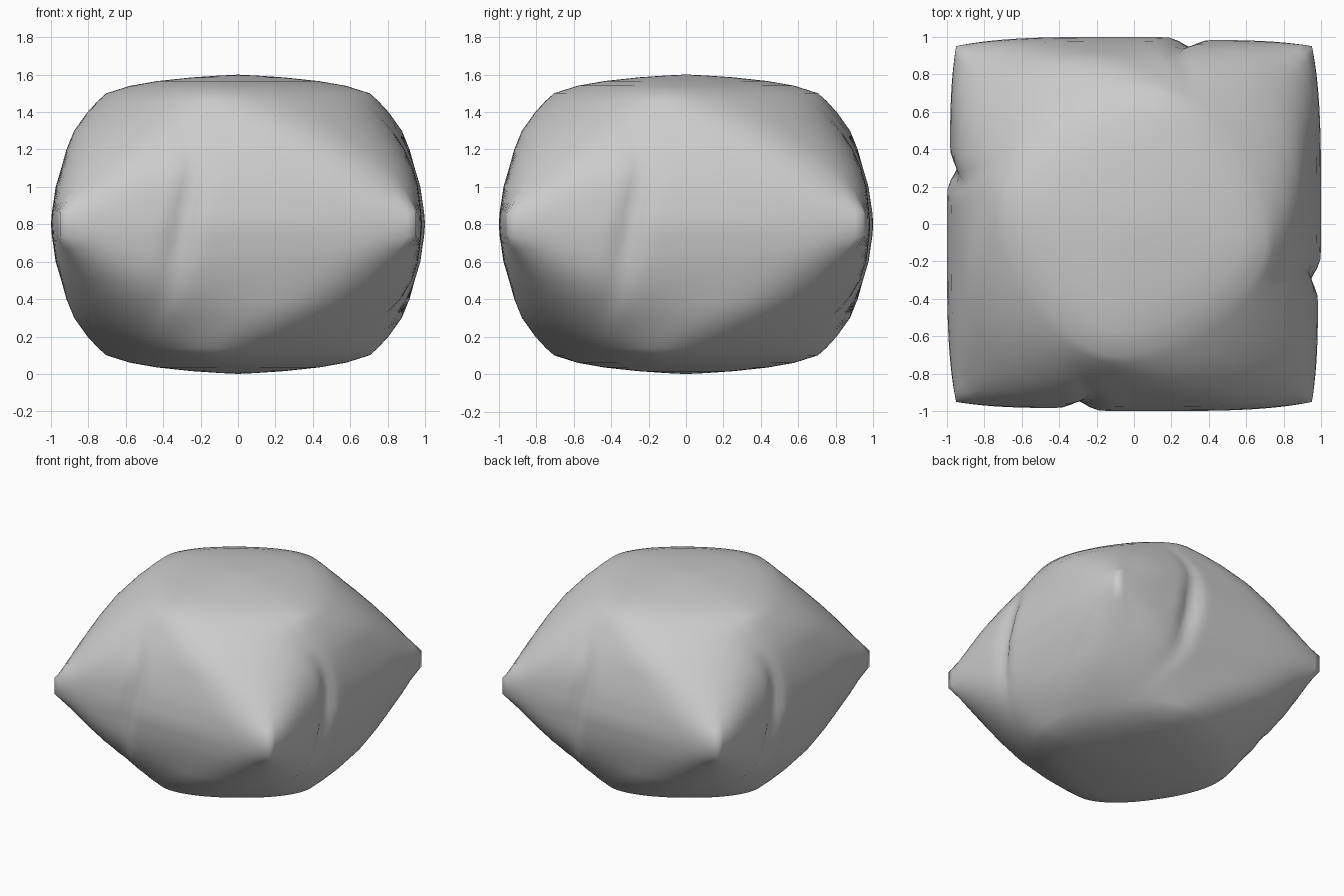
import bpy, bmesh, math

if "Cube" in bpy.data.objects:
    bpy.data.objects.remove(bpy.data.objects["Cube"])

# half-height above the mid plane, radius along the axes, radius along the diagonals
LEVELS = [(0.0, 1.0, 1.345), (0.065, 0.995, 1.345), (0.13, 0.985, 1.285),
          (0.2, 0.975, 1.22), (0.3, 0.945, 1.125), (0.4, 0.912, 1.03),
          (0.5, 0.865, 0.925), (0.6, 0.80, 0.80), (0.66, 0.755, 0.71),
          (0.7, 0.715, 0.645), (0.74, 0.585, 0.535), (0.765, 0.44, 0.41),
          (0.785, 0.25, 0.24), (0.795, 0.1, 0.1)]
SIDE = 40          # segments along each of the four sides
MID = 0.8
TWIST = math.radians(-12)


def crease(u, dz):
    """Inward push of a side: a pinched fold, with a slightly flatter part beside it."""
    centre = -0.29 + 0.2 * dz
    fold = 0.045 * math.exp(-((u - centre) / 0.06) ** 2)
    flat = 0.018 / (1 + math.exp((u - centre) / 0.04)) * max(0, 1 - (u / 0.95) ** 2)
    return (fold + flat) * math.exp(-(dz / 0.36) ** 2)


def ring_points(dz, a, d):
    """Bowed square cross-section: one side, repeated by quarter turns, twisted towards the caps."""
    e = d / math.sqrt(2)
    n = min(e / (a - e), 4 if abs(dz) < 0.1 else 6)
    f = min(max((abs(dz) - 0.3) / 0.4, 0), 1)
    twist = TWIST * f * f * (3 - 2 * f)
    pts = []
    for k in range(4):
        c, s = math.cos(k * math.pi / 2 + twist), math.sin(k * math.pi / 2 + twist)
        for i in range(SIDE):
            t = -1 + 2 * i / SIDE
            u = e * t
            v = -(a - (a - e) * abs(t) ** n) + crease(u, dz)
            pts.append((c * u - s * v, s * u + c * v, MID + dz))
    return pts


# puffed cushion body: stacked rings from bottom to top
SEG = 4 * SIDE
bm = bmesh.new()
stack = [(-h, a, d) for h, a, d in reversed(LEVELS[1:])] + LEVELS
rings = [[bm.verts.new(p) for p in ring_points(*lv)] for lv in stack]
for lo, hi in zip(rings, rings[1:]):
    for i in range(SEG):
        j = (i + 1) % SEG
        bm.faces.new((lo[i], lo[j], hi[j], hi[i]))

# close the bottom and the top
bottom, top = bm.verts.new((0, 0, 0)), bm.verts.new((0, 0, 2 * MID))
for i in range(SEG):
    j = (i + 1) % SEG
    bm.faces.new((bottom, rings[0][j], rings[0][i]))
    bm.faces.new((top, rings[-1][i], rings[-1][j]))

bmesh.ops.recalc_face_normals(bm, faces=bm.faces)
mesh = bpy.data.meshes.new("cushion")
bm.to_mesh(mesh)
bm.free()
cushion = bpy.data.objects.new("cushion", mesh)
bpy.context.collection.objects.link(cushion)
bpy.context.view_layer.objects.active = cushion
cushion.select_set(True)
bpy.ops.object.shade_smooth_by_angle(angle=math.radians(80))
